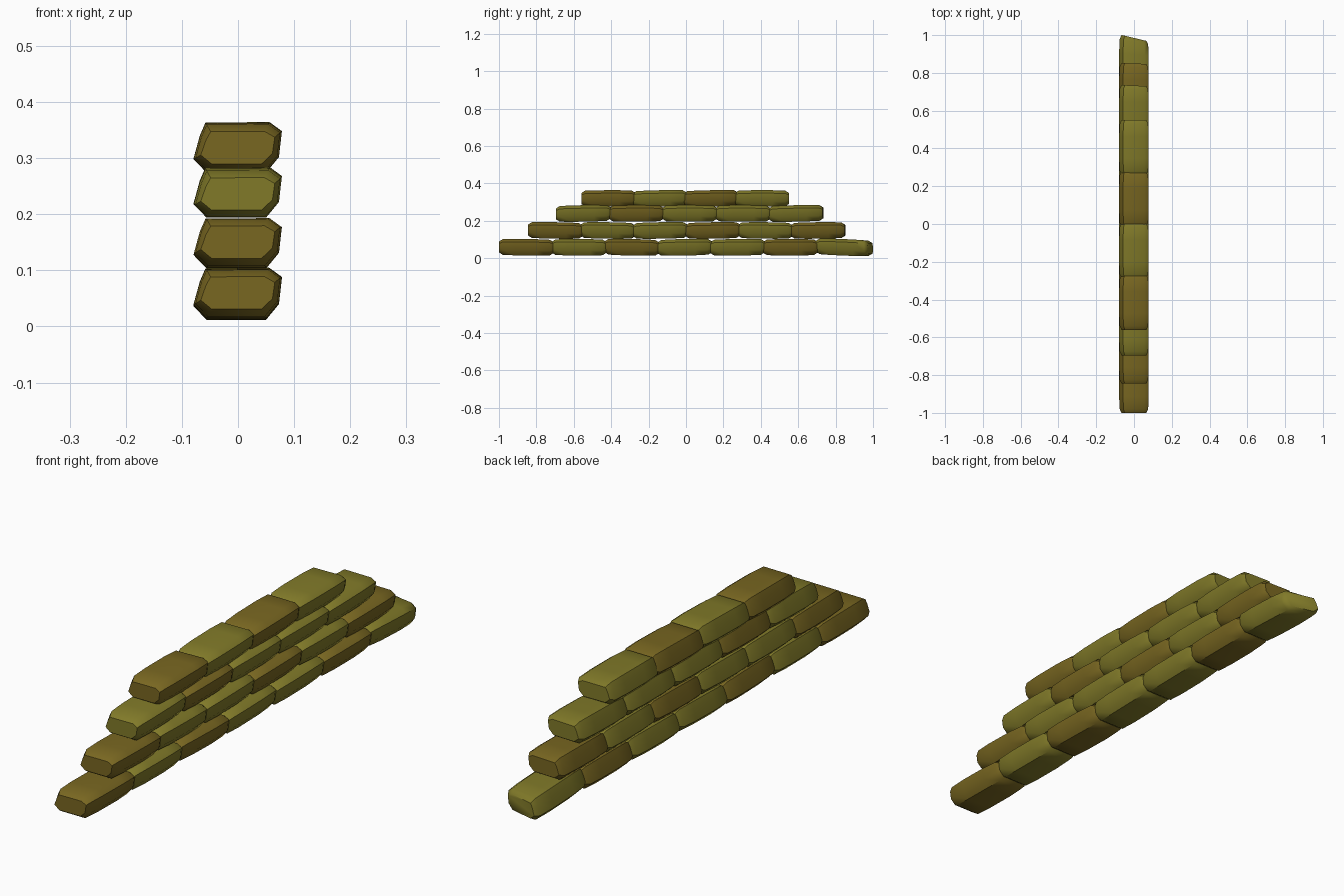
import bpy, bmesh, math, random

if "Cube" in bpy.data.objects:
    bpy.data.objects.remove(bpy.data.objects["Cube"])
random.seed(4)


def cloth(name, col):
    m = bpy.data.materials.new(name)
    m.diffuse_color = (*col, 1)
    m.use_nodes = True
    m.node_tree.nodes["Principled BSDF"].inputs["Base Color"].default_value = m.diffuse_color
    return m


MATS = {"B": cloth("brown_cloth", (0.19, 0.135, 0.015)),
        "O": cloth("olive_cloth", (0.22, 0.195, 0.022))}

# Slightly lopsided sack cross-section (x, z) around its centre
SECTION = [(-0.058, 0.043), (0.056, 0.044), (0.078, 0.028), (0.073, -0.016),
           (0.050, -0.044), (-0.056, -0.044), (-0.079, -0.020), (-0.068, 0.020)]
# Stations along the sack: (fraction of half length, x scale, z scale)
STATIONS = [(-1, 0.84, 0.66), (-0.86, 0.96, 0.95), (-0.4, 1, 1),
            (0.4, 1, 1), (0.86, 0.96, 0.95), (1, 0.84, 0.66)]


def sandbag(name, y, z, half, mat, tilt=0.0, slant=0.0):
    bm = bmesh.new()
    rings = []
    for t, sx, sz in STATIONS:
        ring = []
        for px, pz in SECTION:
            yy = t * half - slant * px * max(t, 0)
            ring.append(bm.verts.new((px * sx, yy, pz * sz + tilt * t * half)))
        rings.append(ring)
    n = len(SECTION)
    for a, b in zip(rings, rings[1:]):
        for i in range(n):
            j = (i + 1) % n
            bm.faces.new((a[i], a[j], b[j], b[i]))
    bm.faces.new(rings[0])
    bm.faces.new(rings[-1][::-1])
    bmesh.ops.recalc_face_normals(bm, faces=bm.faces)
    for f in bm.faces:
        f.smooth = True
    for e in bm.edges:
        e.smooth = e.calc_face_angle(0) < math.radians(50)
    me = bpy.data.meshes.new(name)
    bm.to_mesh(me)
    bm.free()
    me.materials.append(mat)
    ob = bpy.data.objects.new(name, me)
    ob.location = (0, y, z)
    bpy.context.collection.objects.link(ob)
    return ob


# Courses: (first centre y, spacing, centre z, sack colours from -y to +y)
COURSES = [(-0.855, 0.2825, 0.058, "BOBOOBO"),
           (-0.70, 0.281, 0.148, "BOOBOB"),
           (-0.55, 0.2845, 0.239, "OBOOO"),
           (-0.415, 0.2735, 0.319, "BOBO")]

for r, (y0, step, z, colours) in enumerate(COURSES):
    for i, c in enumerate(colours):
        last = r == 0 and i == len(colours) - 1
        tilt = -0.04 if last else random.uniform(-0.025, 0.025)
        slant = 0.2 if last else random.uniform(-0.05, 0.05)
        sandbag(f"sandbag_row{r + 1}_{i + 1}", y0 + i * step, z,
                0.145, MATS[c], tilt, slant)
